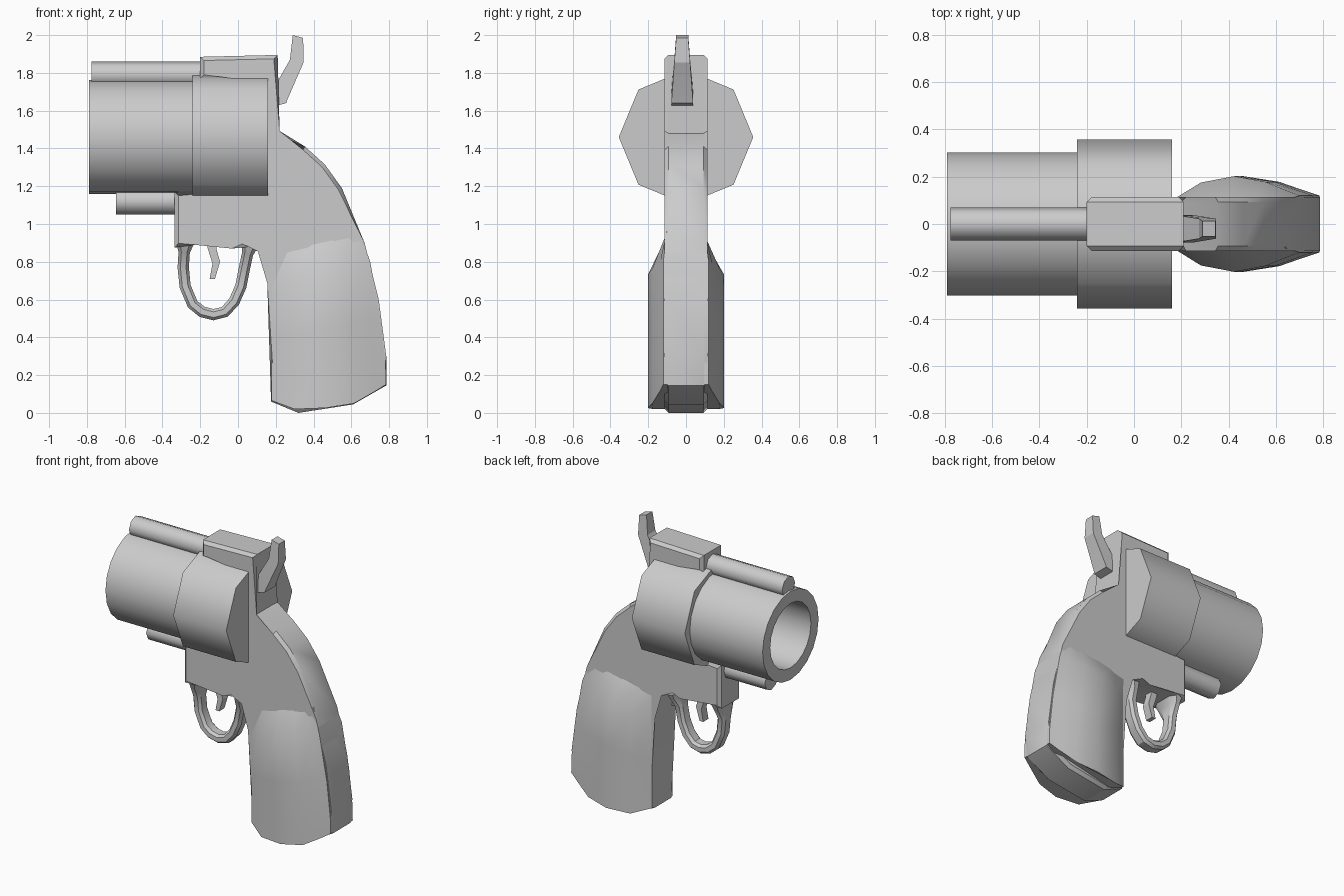
import bpy, bmesh, math
from mathutils import Vector

if "Cube" in bpy.data.objects:
    bpy.data.objects.remove(bpy.data.objects["Cube"])


def finish(name, bm, angle):
    bmesh.ops.recalc_face_normals(bm, faces=bm.faces)
    me = bpy.data.meshes.new(name)
    bm.to_mesh(me)
    bm.free()
    ob = bpy.data.objects.new(name, me)
    bpy.context.collection.objects.link(ob)
    bpy.ops.object.select_all(action='DESELECT')
    ob.select_set(True)
    bpy.context.view_layer.objects.active = ob
    bpy.ops.object.shade_smooth_by_angle(angle=math.radians(angle))
    return ob


def loft(name, rings, angle=35):
    """Skin a row of equal-sized rings and cap both ends."""
    bm = bmesh.new()
    vs = [[bm.verts.new(p) for p in r] for r in rings]
    n = len(vs[0])
    for a, b in zip(vs, vs[1:]):
        for i in range(n):
            j = (i + 1) % n
            bm.faces.new((a[i], a[j], b[j], b[i]))
    bm.faces.new(vs[0])
    bm.faces.new(vs[-1])
    return finish(name, bm, angle)


def plate(name, outline, half, bevel=0):
    """Extrude an x-z outline across y, with chamfered side rims."""
    bm = bmesh.new()
    a = [bm.verts.new((x, -half, z)) for x, z in outline]
    b = [bm.verts.new((x, half, z)) for x, z in outline]
    bm.faces.new(a)
    bm.faces.new(b)
    for i in range(len(a)):
        j = (i + 1) % len(a)
        bm.faces.new((a[i], a[j], b[j], b[i]))
    if bevel:
        rims = [e for e in bm.edges if abs(e.verts[0].co.y - e.verts[1].co.y) < 1e-4]
        bmesh.ops.bevel(bm, geom=rims, offset=bevel, segments=1, affect='EDGES', clamp_overlap=True)
    return finish(name, bm, 30)


def circle(x, z, r, n):
    return [(x, r * math.cos(2 * math.pi * i / n), z + r * math.sin(2 * math.pi * i / n)) for i in range(n)]


# Hollow barrel, eight-sided chamber drum, two rods
loft("barrel", [circle(x, 1.46, r, 20) for x, r in
                ((-0.32, 0.22), (-0.79, 0.22), (-0.79, 0.302), (-0.2, 0.302))])
loft("chamber_drum", [circle(x, 1.46, 0.356, 8) for x in (-0.24, 0.16)], 50)
loft("top_rod", [circle(x, 1.79, 0.07, 8) for x in (-0.775, -0.15)], 50)
loft("lower_rod", [circle(x, 1.12, 0.07, 8) for x in (-0.645, -0.3)], 50)

# Frame with top strap, drum window and grip core
plate("frame", [
    (-0.335, 1.17), (0.15, 1.17), (0.15, 1.77), (-0.2, 1.77), (-0.2, 1.885), (0.21, 1.895),
    (0.2, 1.48), (0.355, 1.41), (0.46, 1.315), (0.55, 1.19), (0.67, 0.9), (0.745, 0.6),
    (0.785, 0.3), (0.785, 0.145), (0.61, 0.045), (0.32, 0), (0.175, 0.06), (0.175, 0.69),
    (0.12, 0.875), (0.02, 0.875), (-0.03, 0.89), (-0.23, 0.89), (-0.335, 0.875)], 0.113, 0.02)

# Swelling grip panels: slanted sections across the grip
SECTION = [(0, 0.11), (0.2, 0.175), (0.47, 0.202), (0.72, 0.178), (0.9, 0.14), (1, 0.12)]
BOTTOM = [0.065, 0.02, 0.026, 0.05, 0.112, 0.15]


def grip_ring(front, back, flat=False, bottom=False):
    side = []
    for (t, w), zb in zip(SECTION, BOTTOM):
        p = Vector(front).lerp(Vector(back), t)
        side.append((p.x, 0.1 if flat else w, zb if bottom else p.y))
    return side + [(x, -y, z) for x, y, z in reversed(side)]


loft("grip", [
    grip_ring((0.16, 0.86), (0.64, 0.97), flat=True),
    grip_ring((0.178, 0.67), (0.7, 0.8)),
    grip_ring((0.178, 0.4), (0.755, 0.5)),
    grip_ring((0.178, 0.2), (0.782, 0.25)),
    grip_ring((0.178, 0), (0.783, 0), bottom=True)], 40)

# Trigger guard: chamfered strip swept round a bow, flaring at both roots
BOW = [(-0.28, 0.9, 0.105), (-0.285, 0.85, 0.085), (-0.29, 0.77, 0.045), (-0.28, 0.67, 0.045),
       (-0.24, 0.575, 0.045), (-0.19, 0.535, 0.045), (-0.13, 0.52, 0.045), (-0.07, 0.535, 0.045),
       (-0.02, 0.59, 0.045), (0.015, 0.67, 0.045), (0.035, 0.77, 0.045), (0.05, 0.84, 0.085),
       (0.065, 0.9, 0.105)]
rings = []
for i, (x, z, w) in enumerate(BOW):
    a, b = BOW[max(i - 1, 0)], BOW[min(i + 1, len(BOW) - 1)]
    t = Vector((b[0] - a[0], b[1] - a[1])).normalized()
    h = 0.048 if w > 0.1 else 0.03
    oct_ = [(h, 0.6), (h / 2, 1), (-h / 2, 1), (-h, 0.6), (-h, -0.6), (-h / 2, -1), (h / 2, -1), (h, -0.6)]
    rings.append([(x + t.y * u, w * v, z - t.x * u) for u, v in oct_])
loft("trigger_guard", rings, 30)

# Trigger
plate("trigger", [(-0.165, 0.92), (-0.16, 0.87), (-0.135, 0.79), (-0.15, 0.71), (-0.122, 0.71),
                  (-0.095, 0.8), (-0.115, 0.87), (-0.115, 0.92)], 0.028)

# Hammer: tapering bent spur, slightly off centre
loft("hammer", [[(f[0], w - 0.02, f[1]), (b[0], w - 0.02, b[1]), (b[0], -w - 0.02, b[1]), (f[0], -w - 0.02, f[1])]
                for f, b, w in (((0.18, 1.62), (0.255, 1.64), 0.058),
                                ((0.19, 1.72), (0.262, 1.66), 0.056),
                                ((0.275, 1.87), (0.347, 1.855), 0.042),
                                ((0.29, 2.0), (0.345, 1.985), 0.032))], 20)
